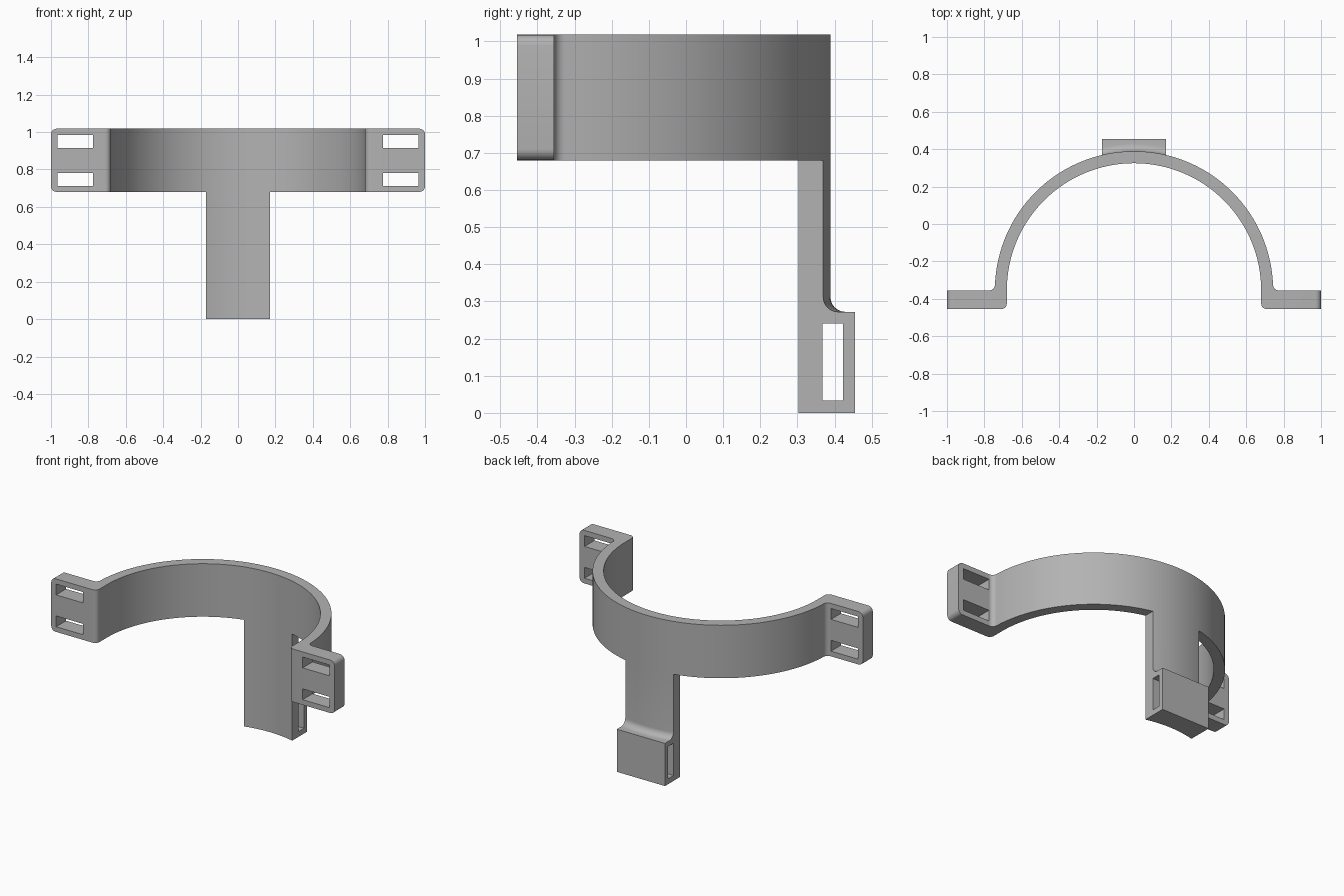
import bpy, bmesh
from math import sin, cos, asin, atan2, pi, sqrt, radians

if "Cube" in bpy.data.objects:
    bpy.data.objects.remove(bpy.data.objects["Cube"], do_unlink=True)

R_IN, R_OUT, CY = 0.68, 0.744, -0.355      # band radii and centre line
Z_LOW, Z_TOP = 0.68, 1.018                 # band height
STEM, FRONT, BACK = 0.17, -0.455, 0.455    # stem half width, depth limits
BLOCK_TOP, FILLET, ROUND = 0.272, 0.04, 0.03
COLS, ARC, STEPS = 6, 28, 8

grey = bpy.data.materials.new("grey plastic")
grey.use_nodes = True
colour = (0.45, 0.45, 0.45, 1)
grey.diffuse_color = colour
grey.node_tree.nodes["Principled BSDF"].inputs["Base Color"].default_value = colour


def arc(cx, cy, r, a0, a1):
    """Points along a circular arc."""
    angles = [a0 + (a1 - a0) * i / STEPS for i in range(STEPS + 1)]
    return [(cx + r * cos(a), cy + r * sin(a)) for a in angles]


def band_curve(r, end):
    """Plan points from the centre line out to the flange."""
    xs = [STEM * i / COLS for i in range(COLS + 1)]
    pts = [(x, CY + sqrt(r * r - x * x)) for x in xs]
    start = asin(STEM / r)
    for i in range(1, ARC + 1):
        a = start + (end - start) * i / ARC
        pts.append((r * sin(a), CY + r * cos(a)))
    return pts


bm = bmesh.new()


def face(points):
    return bm.faces.new([bm.verts.new(p) for p in points])


# Plan of half the band, then its bolt flange
fx = sqrt((R_OUT + ROUND) ** 2 - ROUND ** 2)
tangent = atan2(ROUND, fx)
inner = band_curve(R_IN, pi / 2)
outer = band_curve(R_OUT, pi / 2 - tangent)
plan = [[inner[i], inner[i + 1], outer[i + 1], outer[i]] for i in range(COLS + ARC)]
plan.append([inner[-1]]
            + arc(R_IN + ROUND, FRONT + ROUND, ROUND, pi, 1.5 * pi)
            + [(1, FRONT), (1, CY)]
            + arc(fx, CY + ROUND, ROUND, 1.5 * pi, pi + tangent))
lower = [face([(x, y, Z_LOW) for x, y in poly]) for poly in plan]
bmesh.ops.remove_doubles(bm, verts=bm.verts, dist=1e-5)
lower = list(bm.faces)
out = bmesh.ops.extrude_face_region(bm, geom=lower, use_keep_orig=True)
for v in [g for g in out["geom"] if isinstance(g, bmesh.types.BMVert)]:
    v.co.z = Z_TOP

# Open the underside where the stem joins, and the centre plane
joint = [f for f in bm.faces
         if all(abs(v.co.z - Z_LOW) < 1e-4 and v.co.x < STEM + 1e-4 for v in f.verts)
         and len(f.verts) == 4 and f.calc_area() > 1e-6]
middle = [f for f in bm.faces if all(v.co.x < 1e-4 for v in f.verts)]
bmesh.ops.delete(bm, geom=list(set(joint + middle)), context="FACES")

# Rounded outer corners of the flange
corners = [e for e in bm.edges if all(v.co.x > 0.999 for v in e.verts)
           and abs(e.verts[0].co.z - e.verts[1].co.z) < 1e-4]
bmesh.ops.bevel(bm, geom=corners, offset=ROUND, offset_type="OFFSET",
                segments=6, profile=0.5, affect="EDGES")

# Curved stem with its thick foot
sections = []
for (x, yi), (_, yo) in zip(inner[:COLS + 1], outer):
    profile = [(yi, Z_LOW), (yi, 0), (BACK, 0), (BACK, BLOCK_TOP)]
    profile += arc(yo + FILLET, BLOCK_TOP + FILLET, FILLET, 1.5 * pi, pi)
    profile.append((yo, Z_LOW))
    sections.append([(x, y, z) for y, z in profile])
for a, b in zip(sections, sections[1:]):
    for i in range(len(a) - 1):
        face([a[i], b[i], b[i + 1], a[i + 1]])
face(sections[-1])

bmesh.ops.remove_doubles(bm, verts=bm.verts, dist=1e-5)
bmesh.ops.recalc_face_normals(bm, faces=bm.faces)
mesh = bpy.data.meshes.new("clamp_bracket")
bm.to_mesh(mesh)
bm.free()
bracket = bpy.data.objects.new("clamp_bracket", mesh)
bpy.context.collection.objects.link(bracket)
mesh.materials.append(grey)
bpy.context.view_layer.objects.active = bracket
bracket.select_set(True)
mirror = bracket.modifiers.new("mirror", "MIRROR")
mirror.use_clip = True
bpy.ops.object.modifier_apply(modifier="mirror")


def cut_slot(name, low, high):
    """Cut a box shaped strap slot through the bracket."""
    bpy.ops.mesh.primitive_cube_add(
        size=1, location=[(a + b) / 2 for a, b in zip(low, high)])
    cutter = bpy.context.object
    cutter.name = name
    cutter.scale = [b - a for a, b in zip(low, high)]
    cutter.hide_render = True
    cutter.data.materials.append(grey)
    bpy.context.view_layer.update()
    mod = bracket.modifiers.new(name, "BOOLEAN")
    mod.operation, mod.solver, mod.object = "DIFFERENCE", "EXACT", cutter
    bpy.context.view_layer.objects.active = bracket
    bpy.ops.object.modifier_apply(modifier=name)
    bpy.data.objects.remove(cutter, do_unlink=True)


# Strap slots in the flanges and the foot
for side in (-1, 1):
    x0, x1 = sorted((side * 0.775, side * 0.965))
    for z0, z1 in ((0.713, 0.782), (0.916, 0.985)):
        cut_slot("flange_slot", (x0, -0.6, z0), (x1, -0.3, z1))
cut_slot("foot_slot", (-0.3, 0.368, 0.034), (0.3, 0.422, 0.24))

bpy.ops.object.select_all(action="DESELECT")
bracket.select_set(True)
bpy.context.view_layer.objects.active = bracket
bpy.ops.object.shade_smooth_by_angle(angle=radians(30))
